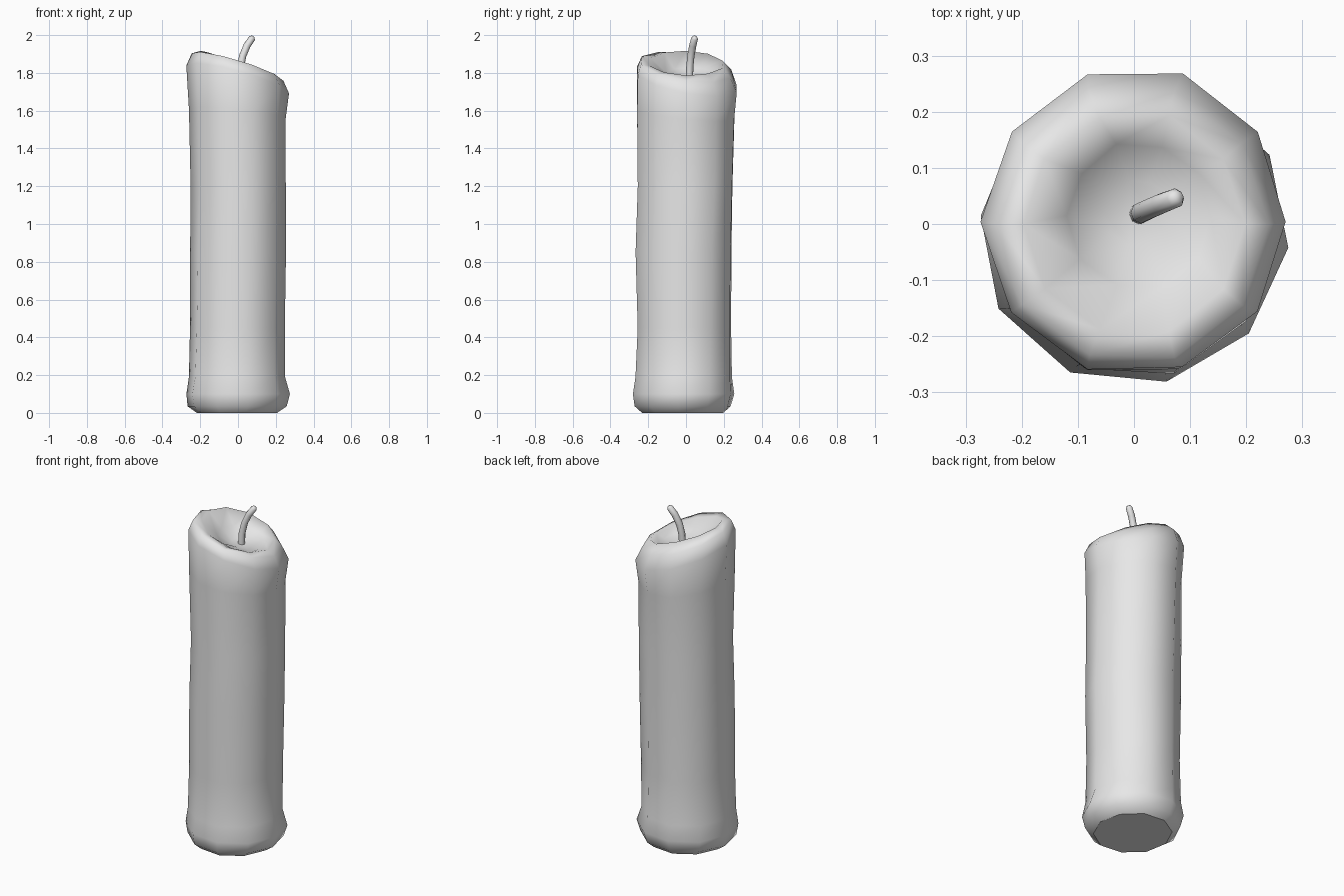
import bpy
import bmesh
import random
from math import sin, cos, radians, tau
from mathutils import Vector

cube = bpy.data.objects.get("Cube")
if cube:
    bpy.data.objects.remove(cube)

random.seed(4)


def make_material(name, colour):
    mat = bpy.data.materials.new(name)
    mat.use_nodes = True
    mat.diffuse_color = colour
    mat.node_tree.nodes["Principled BSDF"].inputs["Base Color"].default_value = colour
    return mat


def loft(name, rings, mat):
    """Bridge rings of points from bottom to top, then cap both ends."""
    bm = bmesh.new()
    loops = [[bm.verts.new(p) for p in ring] for ring in rings]
    count = len(loops[0])
    for low, high in zip(loops, loops[1:]):
        for i in range(count):
            j = (i + 1) % count
            bm.faces.new((low[i], low[j], high[j], high[i])).smooth = True
    bm.faces.new(loops[0][::-1]).smooth = False
    bm.faces.new(loops[-1]).smooth = True
    mesh = bpy.data.meshes.new(name)
    bm.to_mesh(mesh)
    bm.free()
    mesh.materials.append(mat)
    obj = bpy.data.objects.new(name, mesh)
    bpy.context.collection.objects.link(obj)
    return obj


def wax_ring(z, rx, ry, cx, cy, slope_x=0, slope_y=0, turn=0, wobble=0.004, sides=10):
    """Slightly uneven ring, tilted by the two slopes."""
    points = []
    for i in range(sides):
        a = tau * i / sides + radians(turn)
        k = 1 + random.uniform(-wobble, wobble) / rx
        x, y = cx + rx * k * cos(a), cy + ry * k * sin(a)
        points.append((x, y, z + slope_x * x + slope_y * y))
    return points


wax = make_material("pale wax", (0.8, 0.8, 0.8, 1))

# Candle body: flared foot, uneven shaft, tilted rim, melted hollow
body_rings = [
    wax_ring(0.0, 0.215, 0.22, -0.005, -0.015, turn=-6),
    wax_ring(0.035, 0.262, 0.26, -0.003, -0.015, turn=-6),
    wax_ring(0.1, 0.278, 0.273, 0, -0.014, turn=-6),
    wax_ring(0.19, 0.256, 0.26, -0.006, -0.012, turn=-4),
    wax_ring(0.45, 0.252, 0.258, -0.004, -0.01, turn=-3),
    wax_ring(0.85, 0.256, 0.264, 0, -0.012, turn=-2),
    wax_ring(1.2, 0.254, 0.262, 0, -0.004),
    wax_ring(1.58, 0.256, 0.27, -0.002, 0, -0.1, -0.1),
    wax_ring(1.765, 0.272, 0.274, 0.002, 0.004, -0.27, -0.18),
    wax_ring(1.83, 0.245, 0.248, -0.004, 0, -0.3, -0.15),
    wax_ring(1.852, 0.2, 0.2, 0, 0, -0.33, -0.03),
    wax_ring(1.80, 0.13, 0.13, 0.01, 0.015, -0.22),
    wax_ring(1.768, 0.06, 0.06, 0.01, 0.02, -0.05),
]
loft("candle_body", body_rings, wax)

# Wick: thin bent tube with a rounded tip
path = [Vector(p) for p in ((0.01, 0.018, 1.75), (0.013, 0.02, 1.83), (0.025, 0.026, 1.89),
                            (0.048, 0.036, 1.945), (0.074, 0.046, 1.983), (0.08, 0.049, 1.992))]
radii = (0.019, 0.019, 0.019, 0.019, 0.018, 0.01)
wick_rings = []
for i, (point, radius) in enumerate(zip(path, radii)):
    direction = path[min(i + 1, len(path) - 1)] - path[max(i - 1, 0)]
    turn = Vector((0, 0, 1)).rotation_difference(direction)
    wick_rings.append([point + turn @ Vector((radius * cos(tau * s / 8), radius * sin(tau * s / 8), 0))
                       for s in range(8)])
loft("wick", wick_rings, wax)
